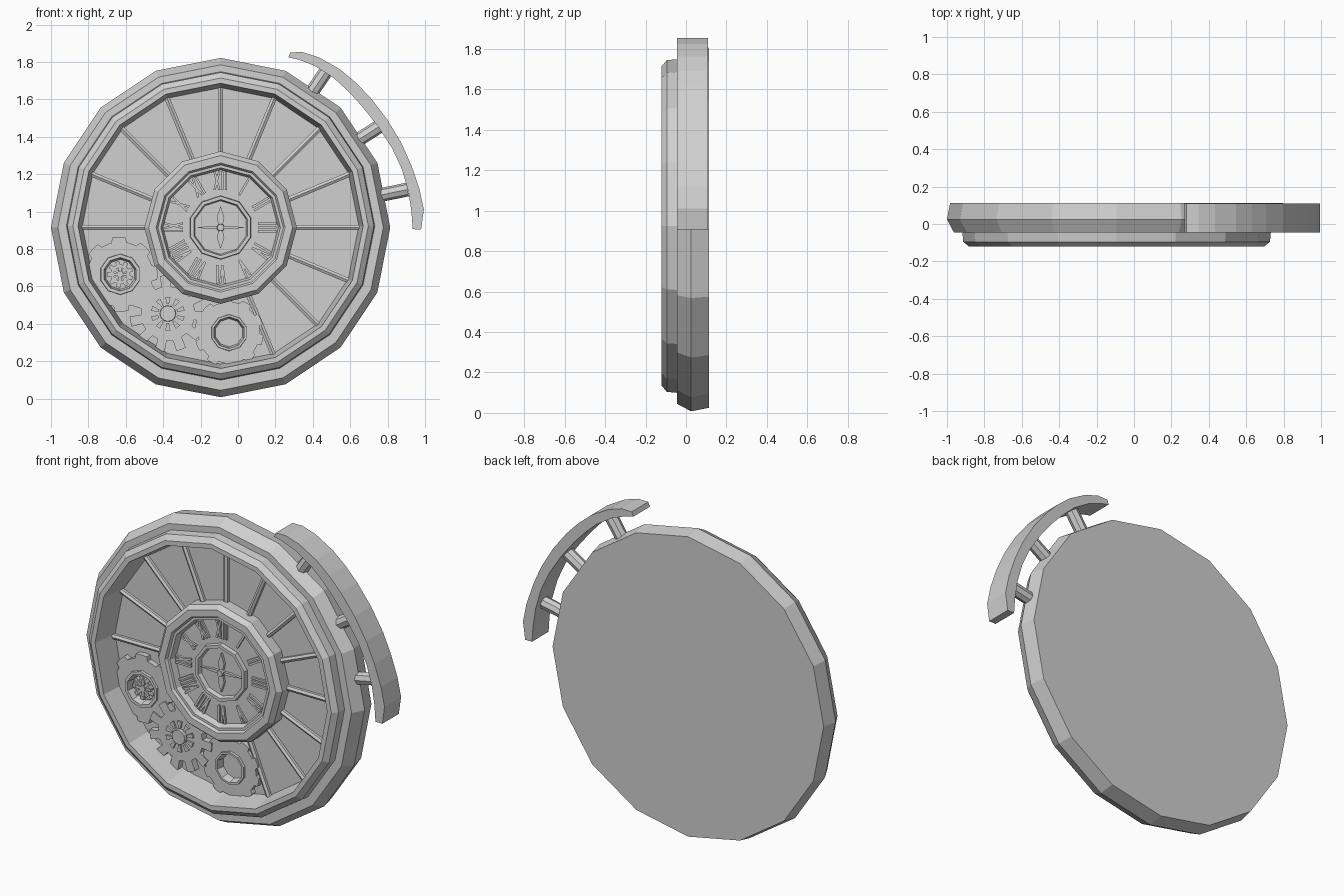
import bpy, bmesh, math
from mathutils import Matrix, Vector

cube = bpy.data.objects.get("Cube")
if cube:
    bpy.data.objects.remove(cube)

metal = bpy.data.materials.new("light grey metal")
metal.use_nodes = True
grey = (0.63, 0.63, 0.63, 1)
metal.diffuse_color = grey
metal.node_tree.nodes["Principled BSDF"].inputs["Base Color"].default_value = grey

CX, CZ = -0.093, 0.915
FRONT = -0.045   # front edge of the case
PANEL = 0.035    # sunken back panel
FACE = -0.012    # dial face
TAU = math.tau


def polar(r, a, y, c=(CX, CZ)):
    """Clockwise angle from the top, seen from the front."""
    return Vector((c[0] + r * math.sin(a), y, c[1] + r * math.cos(a)))


def finish(name, bm):
    bmesh.ops.recalc_face_normals(bm, faces=bm.faces)
    me = bpy.data.meshes.new(name)
    bm.to_mesh(me)
    bm.free()
    me.materials.append(metal)
    ob = bpy.data.objects.new(name, me)
    bpy.context.collection.objects.link(ob)


def bridge(bm, a, b):
    for i in range(len(a)):
        j = (i + 1) % len(a)
        bm.faces.new((a[i], a[j], b[j], b[i]))


def lathe(name, profile, n, c=(CX, CZ), closed=True):
    """Turn (radius, y) points; closed makes a ring, otherwise ends are capped."""
    bm = bmesh.new()
    loops = [[bm.verts.new(polar(r, TAU * i / n, y, c)) for i in range(n)]
             for r, y in profile]
    for a, b in zip(loops, loops[1:]):
        bridge(bm, a, b)
    if closed:
        bridge(bm, loops[-1], loops[0])
    else:
        bm.faces.new(loops[0])
        bm.faces.new(loops[-1])
    finish(name, bm)


def gear(name, c, r, root, hole, teeth, y1, turn=0.0):
    """Toothed plate with a round hole, standing on the panel."""
    bm = bmesh.new()
    outline = []
    for t in range(teeth):
        for f, rad in ((0, root), (.25, root), (.4, root), (.47, r), (.7, r), (.93, r)):
            outline.append((turn + TAU * (t + f) / teeth, rad))
    y0 = PANEL + .005
    loops = [[bm.verts.new(polar(hole if inner else rad, a, y, c)) for a, rad in outline]
             for inner, y in ((0, y0), (0, y1), (1, y1), (1, y0))]
    for k in range(4):
        bridge(bm, loops[k], loops[(k + 1) % 4])
    finish(name, bm)


def add_prism(bm, pts, y0, y1, a=0.0, c=(CX, CZ)):
    """Extrude a flat (across, outward) outline, turned to angle a around c."""
    place = Matrix.Translation((c[0], 0, c[1])) @ Matrix.Rotation(a, 4, 'Y')
    ends = [[bm.verts.new(place @ Vector((u, y, v))) for u, v in pts] for y in (y0, y1)]
    for e in ends:
        bm.faces.new(e)
    bridge(bm, *ends)


def bar(u0, u1, v0, v1, w):
    return [(u0 - w, v0), (u0 + w, v0), (u1 + w, v1), (u1 - w, v1)]


def add_rod(bm, a, r0, r1, y, radius, sides):
    """Radial rod between two distances from the centre."""
    place = Matrix.Translation(polar((r0 + r1) / 2, a, y)) @ Matrix.Rotation(a, 4, 'Y')
    bmesh.ops.create_cone(bm, cap_ends=True, segments=sides, radius1=radius,
                          radius2=radius, depth=r1 - r0, matrix=place)


# Case with a sunken front, and the stepped bezel
lathe("case", [(.89, .113), (.907, .025), (.87, FRONT), (.78, FRONT), (.76, PANEL)],
      16, closed=False)
lathe("bezel", [(.825, FRONT + .005), (.82, -.095), (.79, -.12), (.762, -.12),
                (.738, PANEL + .005), (.78, PANEL + .005)], 16, (CX, CZ + .009))

# Window spokes, left out behind the gears
bm = bmesh.new()
for i in range(16):
    if i not in (8, 9, 10, 11):
        add_rod(bm, TAU * i / 16, .38, .75, PANEL - .012, .016, 6)
finish("spokes", bm)

# Central dial
lathe("dial_ring", [(.408, PANEL + .005), (.408, FACE - .022), (.385, FACE - .05),
                    (.345, FACE - .05), (.335, FACE - .036), (.32, FACE - .036),
                    (.305, FACE + .01)], 12)
lathe("dial_face", [(.33, PANEL + .005), (.33, FACE)], 12, closed=False)
lathe("hub_ring", [(.172, FACE + .01), (.168, FACE - .025), (.15, FACE - .025),
                   (.142, FACE + .005)], 10)

# Hour marks: straight, slanted and crossed strokes
marks = ["XII", "I", "II", "III", "IV", "V", "VI", "VII", "VIII", "IX", "X", "XI"]
widths = {"I": .02, "V": .036, "X": .038}
bm = bmesh.new()
for h, word in enumerate(marks):
    u = -sum(widths[k] for k in word) / 2
    for k in word:
        mid, half = u + widths[k] / 2, widths[k] / 2 - .006
        if k == "I":
            strokes = [(mid, mid)]
        elif k == "V":
            strokes = [(mid, mid - half), (mid, mid + half)]
        else:
            strokes = [(mid - half, mid + half), (mid + half, mid - half)]
        for s, e in strokes:
            add_prism(bm, bar(s, e, .2, .3, .006), FACE + .005, FACE - .012, TAU * h / 12)
        u += widths[k]
finish("hour_marks", bm)

# Leaf-shaped hands and their pin
bm = bmesh.new()
for i in range(4):
    long, wide = ((.115, .02), (.135, .008))[i % 2]
    add_prism(bm, [(-.008, 0), (-wide, .055), (0, long), (wide, .055), (.008, 0)],
              FACE + .005, FACE - .015, TAU * i / 4)
finish("hands", bm)
lathe("hand_pin", [(.022, FACE + .005), (.018, FACE - .03)], 10, closed=False)

# Upper gear with a small gear set in its hub
g1, g2, g3 = (-.63, .665), (-.375, .455), (-.048, .353)
TOP = PANEL - .033
gear("upper_gear", g1, .2, .175, .1, 8, TOP, .2)
lathe("upper_gear_collar", [(.112, TOP + .02), (.108, TOP - .014), (.09, TOP - .014),
                            (.08, PANEL)], 10, g1)
gear("inner_gear", g1, .07, .052, .035, 9, TOP + .01)
lathe("inner_gear_pin", [(.018, PANEL + .005), (.018, TOP)], 8, g1, closed=False)

# Middle gear with raised ribs round its hub
gear("middle_gear", g2, .205, .145, .03, 11, TOP - .007, .1)
lathe("middle_gear_hub", [(.046, TOP + .02), (.042, TOP - .027)], 12, g2, closed=False)
bm = bmesh.new()
for i in range(10):
    add_prism(bm, [(-.006, .05), (.006, .05), (.014, .09), (-.014, .09)],
              TOP, TOP - .018, TAU * i / 10, g2)
for i in range(8):
    add_prism(bm, bar(0, 0, .018, .05, .008), PANEL + .005, TOP + .004, TAU * i / 8, g1)
finish("gear_ribs", bm)

# Lower gear with an open hub
gear("lower_gear", g3, .185, .165, .09, 10, TOP, .1)
lathe("lower_gear_collar", [(.1, TOP + .02), (.097, TOP - .014), (.085, TOP - .014),
                            (.075, PANEL)], 10, g3)

# Curved grip beside the case: angle, inner and outer distance
bm = bmesh.new()
rows = []
for deg, inner, outer in ((21.7, .98, 1.008), (25, .99, 1.035), (30, 1.0, 1.051),
                          (37, 1.003, 1.06), (43, .998, 1.06), (49, .996, 1.06),
                          (57, 1.0, 1.062), (65, 1.01, 1.067), (72, 1.018, 1.073),
                          (79, 1.022, 1.083), (85, 1.024, 1.091), (90.5, 1.027, 1.072)):
    rows.append([bm.verts.new(polar(r, math.radians(deg), y)) for r, y in
                 ((outer, FRONT), (outer, .11), (inner, .11), (inner, FRONT))])
for p, q in zip(rows, rows[1:]):
    bridge(bm, p, q)
bm.faces.new(rows[0])
bm.faces.new(rows[-1])
finish("grip", bm)

# Posts joining the grip to the case
bm = bmesh.new()
for deg in (34, 57.5, 78.5):
    add_rod(bm, math.radians(deg), .855, 1.02, .035, .037, 8)
finish("grip_posts", bm)
